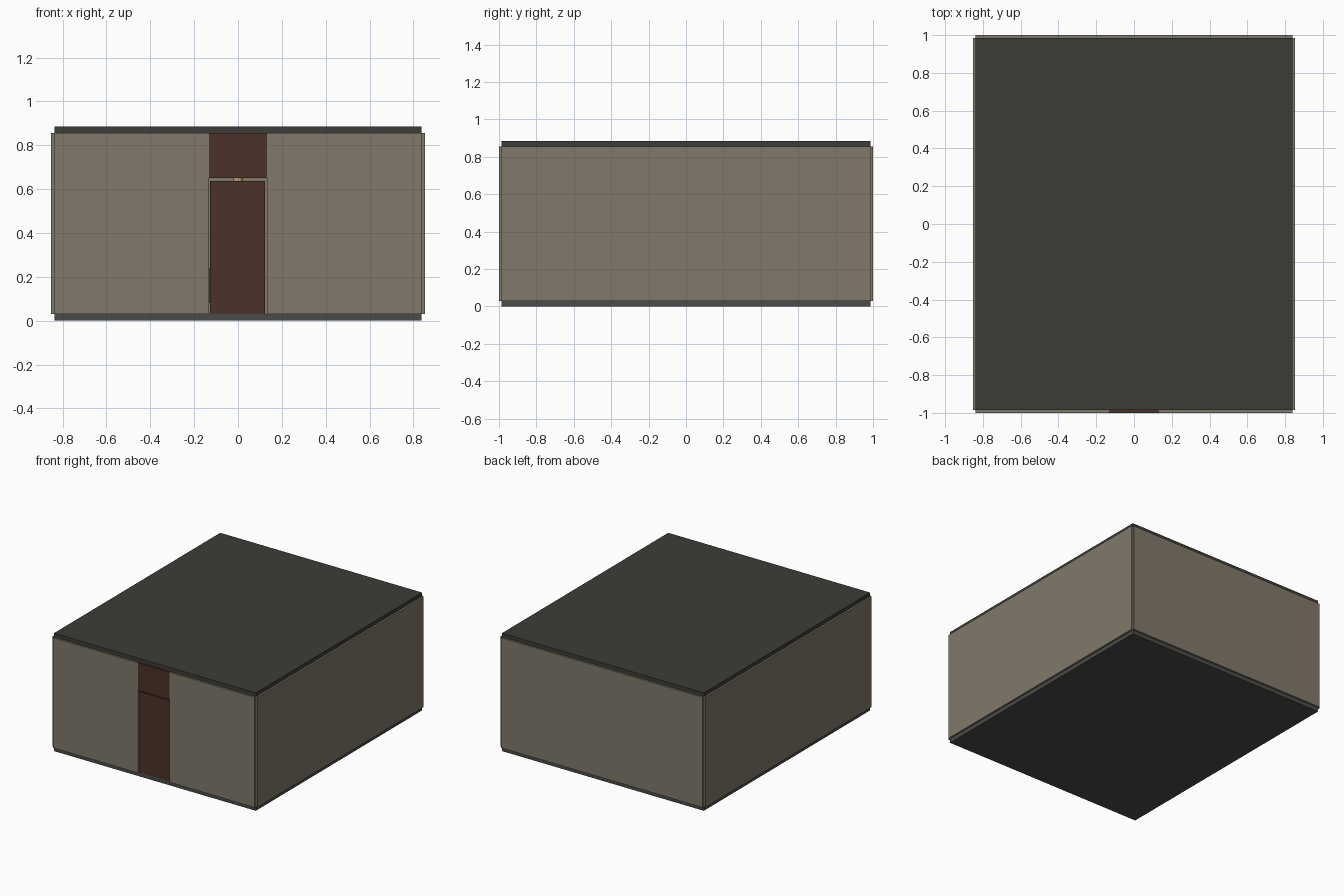
import bpy

if "Cube" in bpy.data.objects:
    bpy.data.objects.remove(bpy.data.objects["Cube"])


def material(name, rgb):
    m = bpy.data.materials.new(name)
    m.diffuse_color = (*rgb, 1)
    m.use_nodes = True
    m.node_tree.nodes["Principled BSDF"].inputs["Base Color"].default_value = m.diffuse_color
    return m


STONE = material("plaster", (0.22, 0.19, 0.145))
ROOF = material("dark_roof", (0.045, 0.045, 0.038))
FLOOR = material("floor_grey", (0.07, 0.07, 0.065))
WOOD = material("dark_wood", (0.07, 0.032, 0.021))
BRASS = material("brass", (0.5, 0.33, 0.1))


def box(name, x, y, z, mat):
    """Box from (min, max) ranges on each axis."""
    bpy.ops.mesh.primitive_cube_add(
        size=1, location=[(a + b) / 2 for a, b in (x, y, z)])
    ob = bpy.context.object
    ob.name = name
    ob.scale = [b - a for a, b in (x, y, z)]
    bpy.ops.object.transform_apply(location=False, rotation=False, scale=True)
    ob.data.materials.append(mat)
    return ob


W, D = 0.838, 0.986      # slab half sizes; walls are centred on these edges
T = 0.014                # half wall thickness
Z0, Z1, Z2 = 0.03, 0.856, 0.885
DOOR = 0.132             # half width of the doorway

# Floor and roof slabs
box("floor", (-W, W), (-D, D), (0, Z0), FLOOR)
box("roof", (-W, W), (-D, D), (Z1, Z2), ROOF)

# Solid walls
box("back_wall", (-W, W), (D - T, D + T), (Z0, Z1), STONE)
for side, s in (("left", -1), ("right", 1)):
    box(side + "_wall", (s * W - T, s * W + T), (-D, D), (Z0, Z1), STONE)
    # Front wall is split by the doorway
    box(side + "_front_wall", sorted((s * DOOR, s * W)),
        (-D - T, -D + T), (Z0, Z1), STONE)

# Panel above the doorway and the slightly recessed door leaf
box("door_header", (-DOOR, DOOR), (-D - T, -D + T), (0.65, Z1), WOOD)
box("door", (-0.127, 0.123), (-D, -D + T), (Z0, 0.636), WOOD)

# Furnishings glimpsed through the gaps around the door
box("bench", (-0.3, -0.125), (0.6, 0.9), (0.08, 0.24), WOOD)
for i, x in enumerate((-0.29, -0.155)):
    for j, y in enumerate((0.61, 0.87)):
        box(f"bench_leg_{i}{j}", (x, x + 0.02), (y, y + 0.02), (Z0, 0.08), WOOD)
bpy.ops.mesh.primitive_cylinder_add(
    vertices=16, radius=0.023, depth=0.22, location=(0, 0, Z1 - 0.11))
lamp = bpy.context.object
lamp.name = "hanging_lamp"
lamp.data.materials.append(BRASS)
